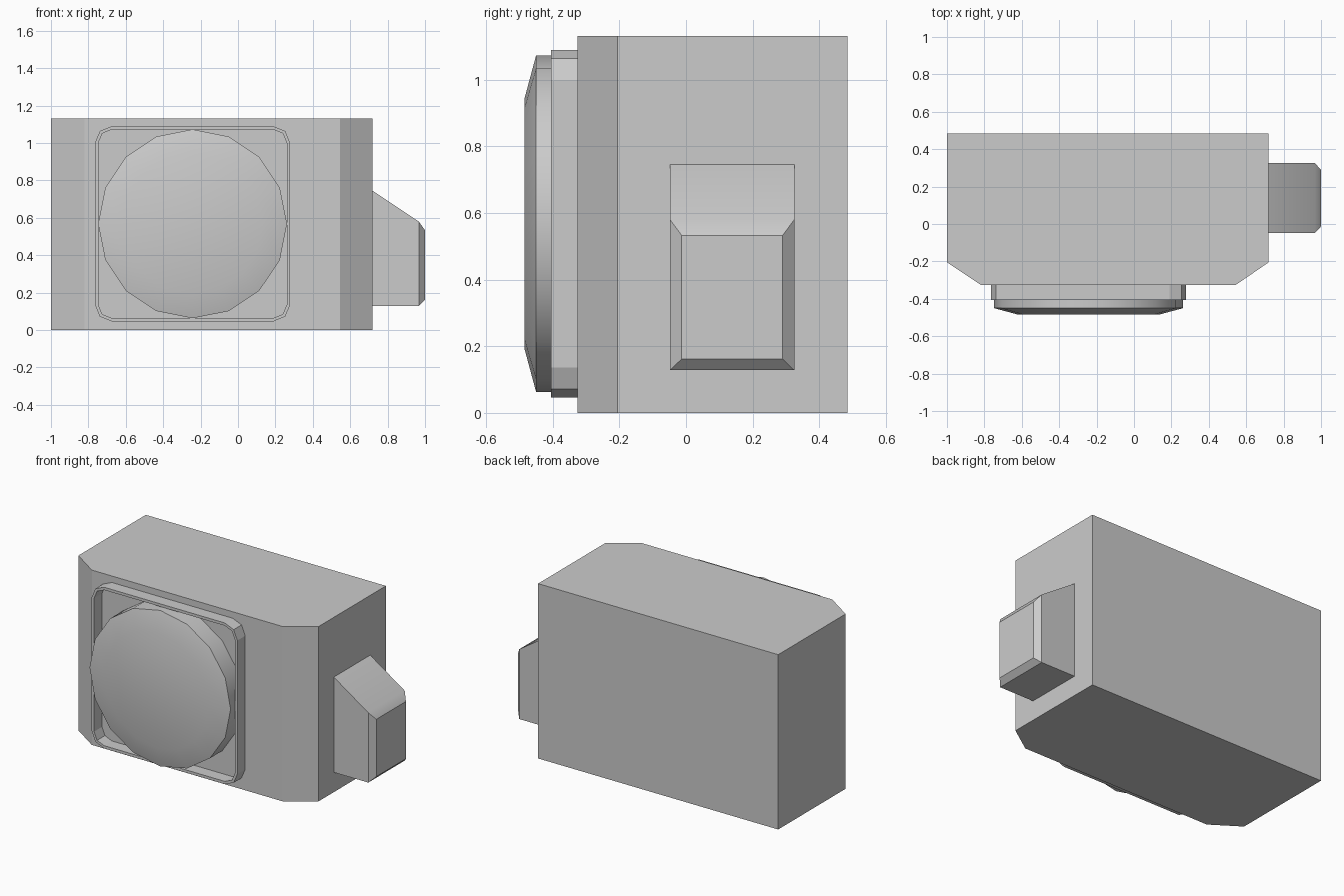
import bpy, bmesh, math

if "Cube" in bpy.data.objects:
    bpy.data.objects.remove(bpy.data.objects["Cube"])


def loft(name, loops, caps=(True, True), smooth=False):
    """Skin a series of equally sized point loops, optionally capping the ends."""
    bm = bmesh.new()
    rings = [[bm.verts.new(p) for p in loop] for loop in loops]
    n = len(rings[0])
    for a, b in zip(rings, rings[1:]):
        for i in range(n):
            j = (i + 1) % n
            bm.faces.new((a[i], a[j], b[j], b[i]))
    if caps[0]:
        bm.faces.new(rings[0][::-1])
    if caps[1]:
        bm.faces.new(rings[-1])
    bmesh.ops.recalc_face_normals(bm, faces=bm.faces)
    mesh = bpy.data.meshes.new(name)
    bm.to_mesh(mesh)
    bm.free()
    obj = bpy.data.objects.new(name, mesh)
    bpy.context.collection.objects.link(obj)
    if smooth:
        bpy.ops.object.select_all(action='DESELECT')
        obj.select_set(True)
        bpy.context.view_layer.objects.active = obj
        bpy.ops.object.shade_smooth_by_angle(angle=math.radians(30))
    return obj


CX, CZ = -0.243, 0.568   # centre of the round front cover
BACK = -0.325            # front plane of the housing


def rounded_square(half, radius, y):
    """Square in the XZ plane with two-segment rounded corners."""
    pts = []
    for k in range(4):
        a0 = k * math.pi / 2
        sx = 1 if k in (0, 3) else -1
        sz = 1 if k in (0, 1) else -1
        for s in range(3):
            a = a0 + s * math.pi / 4
            pts.append((CX + sx * (half - radius) + radius * math.cos(a), y,
                        CZ + sz * (half - radius) + radius * math.sin(a)))
    return pts


def circle(r, y, n=16):
    return [(CX + r * math.cos(i * math.tau / n), y, CZ + r * math.sin(i * math.tau / n))
            for i in range(n)]


def rect(x, y0, y1, z0, z1):
    return [(x, y0, z0), (x, y1, z0), (x, y1, z1), (x, y0, z1)]


# Housing: box with two chamfered front corners
outline = [(-1, 0.485), (-1, -0.205), (-0.82, BACK), (0.545, BACK), (0.72, -0.205), (0.72, 0.485)]
loft("housing", [[(x, y, z) for x, y in outline] for z in (0, 1.132)])

# Thin raised square frame around the cover
frame = loft("cover_frame", [
    rounded_square(0.522, 0.09, BACK), rounded_square(0.522, 0.09, -0.405),
    rounded_square(0.504, 0.072, -0.405), rounded_square(0.504, 0.072, BACK),
    rounded_square(0.522, 0.09, BACK)], caps=(False, False), smooth=False)

# Round cover with sloped rim
loft("round_cover", [circle(0.505, BACK), circle(0.505, -0.45), circle(0.375, -0.485)], smooth=True)

# Side knob: sloped top, bevelled outer face
loft("side_knob", [
    rect(0.72, -0.048, 0.325, 0.128, 0.745),
    rect(0.967, -0.048, 0.325, 0.128, 0.58),
    rect(1.0, -0.013, 0.29, 0.162, 0.533)], smooth=True)
